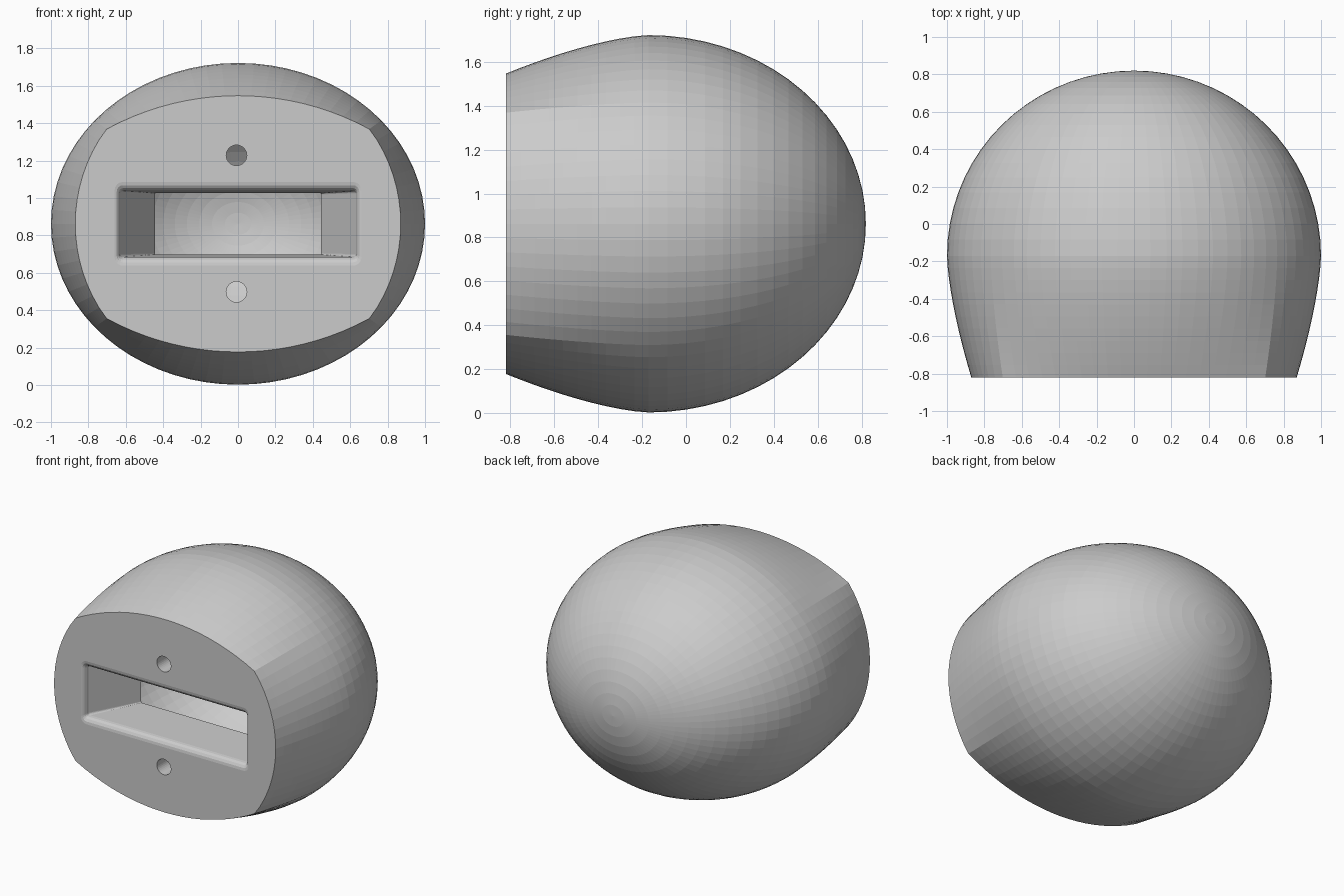
import bpy, bmesh
from math import sin, cos, pi, radians, sqrt

if "Cube" in bpy.data.objects:
    bpy.data.objects.remove(bpy.data.objects["Cube"])

CZ, HZ, YM, YF = 0.862, 0.86, -0.17, -0.82   # centre height, half height, widest y, front y
SEG = 72


def loft(name, rings, tip=None):
    """Skin closed rings of (x, y, z); cap the start, end in a tip or a cap."""
    bm = bmesh.new()
    loops = [[bm.verts.new(p) for p in r] for r in rings]
    n = len(rings[0])
    for a, b in zip(loops, loops[1:]):
        for i in range(n):
            j = (i + 1) % n
            bm.faces.new((a[i], a[j], b[j], b[i]))
    bm.faces.new(loops[0][::-1])
    if tip:
        t = bm.verts.new(tip)
        for i in range(n):
            bm.faces.new((loops[-1][i], loops[-1][(i + 1) % n], t))
    else:
        bm.faces.new(loops[-1])
    bmesh.ops.recalc_face_normals(bm, faces=bm.faces)
    me = bpy.data.meshes.new(name)
    bm.to_mesh(me)
    bm.free()
    ob = bpy.data.objects.new(name, me)
    bpy.context.collection.objects.link(ob)
    return ob


def front_scale(t):
    """Scale of the widest ellipse that lands on the four-arc front outline."""
    dx, dz = abs(cos(t)), HZ * abs(sin(t))
    out = []
    for cx, cz, r in ((0.015, 0, 0.855), (0, -0.785, 1.47)):
        a, b, c = dx * dx + dz * dz, dx * cx + dz * cz, cx * cx + cz * cz - r * r
        out.append((b + sqrt(b * b - a * c)) / a)
    return min(out)


def dome(count, rx, ry, rz, first=0):
    rings = []
    for k in range(first, count):
        p = k / count * pi / 2
        rings.append([(rx * cos(p) * cos(t), YM + ry * sin(p), CZ + rz * cos(p) * sin(t))
                      for t in angles])
    return rings


angles = [2 * pi * i / SEG for i in range(SEG)]

# Outer body: four-arc front face blending into an ellipsoid back
rings = []
for k in range(10, 0, -1):
    u = k / 10
    ring = []
    for t in angles:
        s = 1 - (1 - front_scale(t)) * u ** 1.5
        ring.append((s * cos(t), YM + (YF - YM) * u, CZ + s * HZ * sin(t)))
    rings.append(ring)
body = loft("knob_body", rings + dome(18, 1.0, 0.99, HZ), (0, 0.82, CZ))

# Hollow inside with a flat front wall
front = [[(0.75 * cos(t), -0.45, CZ + 0.64 * sin(t)) for t in angles]]
cavity = loft("cavity_cutter", front + dome(18, 0.8, 0.8, 0.67), (0, YM + 0.8, CZ))


def rounded_rect(y, hx, hz, r):
    pts = []
    for q, (sx, sz) in enumerate(((1, 1), (-1, 1), (-1, -1), (1, -1))):
        for i in range(5):
            a = radians(90 * q + 22.5 * i)
            pts.append((sx * (hx - r) + r * cos(a), y, CZ + sz * (hz - r) + r * sin(a)))
    return pts


# Tapered slot with a rounded lip
slot = [rounded_rect(-0.9, 0.66, 0.224, 0.045)]
for i in range(5):
    a = i / 4 * pi / 2
    slot.append(rounded_rect(YF + 0.045 * (1 - cos(a)),
                             0.66 - 0.03 * sin(a), 0.224 - 0.047 * sin(a), 0.045 - 0.03 * sin(a)))
slot += [rounded_rect(-0.45, 0.445, 0.165, 0.008), rounded_rect(-0.38, 0.445, 0.165, 0.008)]
cutters = [cavity, loft("slot_cutter", slot)]

# Two screw holes through the front wall
for z in (0.498, 1.228):
    cutters.append(loft("screw_hole_cutter", [
        [(-0.008 + 0.055 * cos(2 * pi * i / 32), y, z + 0.055 * sin(2 * pi * i / 32))
         for i in range(32)] for y in (-0.9, -0.4)]))

# Carve the body, then discard the cutters
bpy.context.view_layer.objects.active = body
for c in cutters:
    c.hide_render = True
    m = body.modifiers.new("carve", 'BOOLEAN')
    m.operation, m.solver, m.object = 'DIFFERENCE', 'EXACT', c
    bpy.ops.object.modifier_apply(modifier=m.name)
for c in cutters:
    bpy.data.objects.remove(c)
